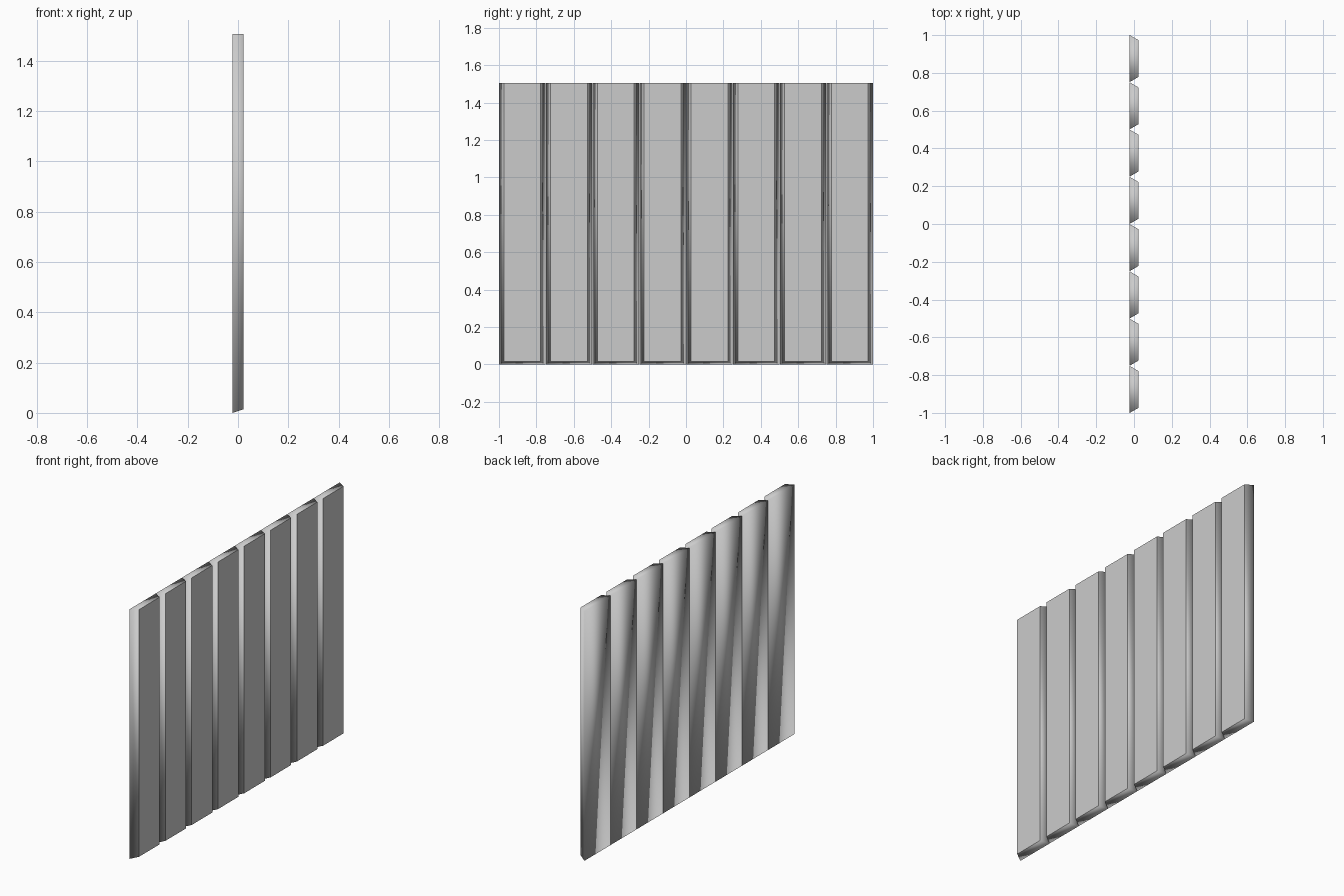
import bpy, bmesh

if "Cube" in bpy.data.objects:
    bpy.data.objects.remove(bpy.data.objects["Cube"])

COUNT = 8
PITCH = 2.0 / COUNT
HEIGHT = 1.505
HALF_DEPTH = 0.0225
SIDE_BEVEL = 0.026
BOTTOM_BEVEL = 0.015


def make_plank(name, y0, y1):
    """Upright plank: wide flat back, front narrowed by side and bottom bevels."""
    bm = bmesh.new()

    def ring(x, inset, base):
        return [bm.verts.new((x, y, z)) for y, z in (
            (y0 + inset, base), (y1 - inset, base),
            (y1 - inset, HEIGHT), (y0 + inset, HEIGHT))]

    back = ring(-HALF_DEPTH, 0.0, 0.0)
    front = ring(HALF_DEPTH, SIDE_BEVEL, BOTTOM_BEVEL)
    bm.faces.new(back[::-1])
    face = bm.faces.new(front)
    for i in range(4):
        j = (i + 1) % 4
        bm.faces.new((back[i], back[j], front[j], front[i]))
    bmesh.ops.recalc_face_normals(bm, faces=bm.faces[:])

    # Soft back and sides, crisp flat front
    for f in bm.faces:
        f.smooth = f is not face
    for e in face.edges:
        e.smooth = False

    mesh = bpy.data.meshes.new(name)
    bm.to_mesh(mesh)
    bm.free()
    obj = bpy.data.objects.new(name, mesh)
    bpy.context.collection.objects.link(obj)


# Row of planks side by side, with V grooves between them on the front
GAP = 0.002
WIDTH = (2.0 - GAP * (COUNT - 1)) / COUNT
for n in range(COUNT):
    start = -1.0 + n * (WIDTH + GAP)
    make_plank(f"wall_plank_{n + 1}", start, start + WIDTH)
